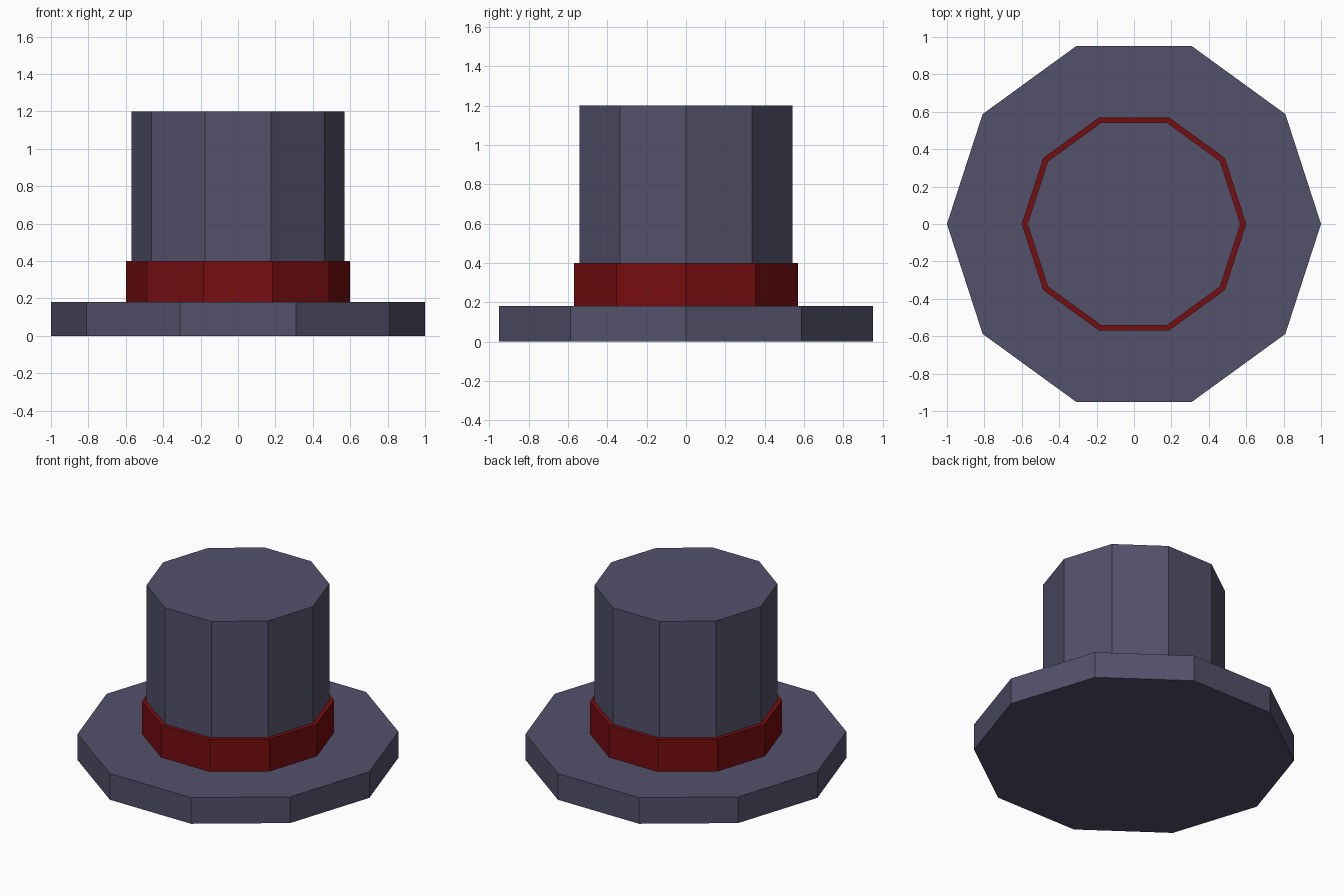
import bpy, bmesh, math
from mathutils import Matrix

if "Cube" in bpy.data.objects:
    bpy.data.objects.remove(bpy.data.objects["Cube"])

SIDES = 10


def material(name, color):
    mat = bpy.data.materials.new(name)
    mat.diffuse_color = color
    mat.use_nodes = True
    mat.node_tree.nodes["Principled BSDF"].inputs["Base Color"].default_value = mat.diffuse_color
    return mat


def prism(name, radius, z0, z1, mat):
    """Flat-sided ten-sided cylinder with a corner on the x axis."""
    bm = bmesh.new()
    ring = [bm.verts.new((radius * math.cos(math.tau * i / SIDES),
                          radius * math.sin(math.tau * i / SIDES), z0))
            for i in range(SIDES)]
    base = bm.faces.new(ring)
    top = bmesh.ops.extrude_face_region(bm, geom=[base], use_keep_orig=True)
    verts = [g for g in top["geom"] if isinstance(g, bmesh.types.BMVert)]
    bmesh.ops.translate(bm, verts=verts, vec=(0, 0, z1 - z0))
    bmesh.ops.recalc_face_normals(bm, faces=bm.faces)
    mesh = bpy.data.meshes.new(name)
    bm.to_mesh(mesh)
    bm.free()
    mesh.materials.append(mat)
    obj = bpy.data.objects.new(name, mesh)
    bpy.context.collection.objects.link(obj)
    return obj


felt = material("felt", (0.085, 0.082, 0.145, 1))
ribbon = material("ribbon", (0.18, 0.004, 0.005, 1))

# Wide brim, ribbon band around the foot of the crown, and tall crown
prism("brim", 1.0, 0.0, 0.18, felt)
prism("hat_band", 0.60, 0.17, 0.40, ribbon)
prism("crown", 0.57, 0.17, 1.20, felt)
